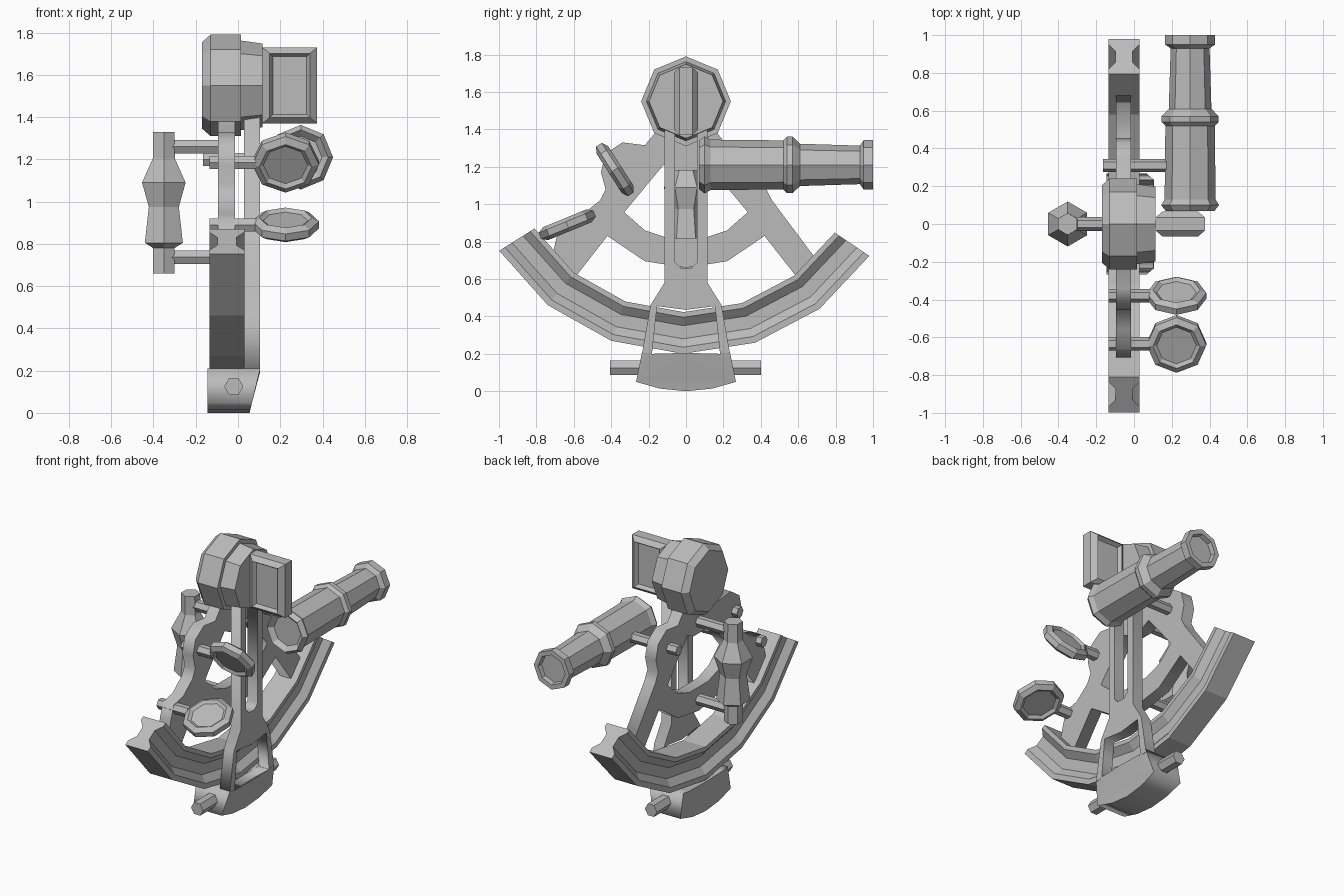
import bpy, bmesh, math
from mathutils import Vector, Matrix

if "Cube" in bpy.data.objects:
    bpy.data.objects.remove(bpy.data.objects["Cube"])

grey = bpy.data.materials.new("plain_grey")
grey.diffuse_color = (0.5, 0.5, 0.5, 1)
grey.use_nodes = True
grey.node_tree.nodes["Principled BSDF"].inputs["Base Color"].default_value = grey.diffuse_color


def finish(name, bm):
    bmesh.ops.recalc_face_normals(bm, faces=bm.faces)
    me = bpy.data.meshes.new(name)
    bm.to_mesh(me)
    bm.free()
    me.materials.append(grey)
    ob = bpy.data.objects.new(name, me)
    bpy.context.collection.objects.link(ob)
    return ob


def skin(bm, rings):
    """Join rings of points with quads and cap both ends."""
    rows = [[bm.verts.new(p) for p in r] for r in rings]
    n = len(rows[0])
    for a, b in zip(rows, rows[1:]):
        for i in range(n):
            j = (i + 1) % n
            bm.faces.new((a[i], a[j], b[j], b[i]))
    bm.faces.new(rows[0])
    bm.faces.new(rows[-1])


def turned(name, origin, axis, profile, n, phase=0.0):
    """Turned part: profile is (distance along axis, radius)."""
    z = Vector(axis).normalized()
    u = Vector((1, 0, 0)) if abs(z.x) < 0.5 else Vector((0, 1, 0))
    u = (u - z * u.dot(z)).normalized()
    v = z.cross(u)
    o = Vector(origin)
    rings = []
    for d, r in profile:
        ring = []
        for i in range(n):
            a = math.radians(phase) + math.tau * i / n
            ring.append(o + z * d + (u * math.cos(a) + v * math.sin(a)) * r)
        rings.append(ring)
    bm = bmesh.new()
    skin(bm, rings)
    return finish(name, bm)


def rod(name, start, axis, length, r):
    return turned(name, start, axis, [(0, r), (length, r)], 6)


def plate(name, x0, x1, outline, holes=()):
    """Flat plate in the y-z plane with holes, between x0 and x1."""
    cu = bpy.data.curves.new(name, 'CURVE')
    cu.dimensions = '2D'
    cu.fill_mode = 'BOTH'
    cu.extrude = (x1 - x0) / 2
    for loop in (outline, *holes):
        sp = cu.splines.new('POLY')
        sp.points.add(len(loop) - 1)
        for p, (y, z) in zip(sp.points, loop):
            p.co = (y, z, 0, 1)
        sp.use_cyclic_u = True
    tmp = bpy.data.objects.new(name + "_curve", cu)
    bpy.context.collection.objects.link(tmp)
    bpy.context.view_layer.update()
    me = tmp.to_mesh()
    bm = bmesh.new()
    bm.from_mesh(me)
    tmp.to_mesh_clear()
    bpy.data.objects.remove(tmp)
    bmesh.ops.remove_doubles(bm, verts=bm.verts, dist=0.0005)
    for v in bm.verts:
        v.co = ((x0 + x1) / 2 + v.co.z, v.co.x, v.co.y)
    return finish(name, bm)


def mirrored(half):
    """Half outline at +y, then its reflection back at -y."""
    return half + [(-y, z) for y, z in reversed(half) if y > 0.001]


# Graduated arc: I-shaped section swept about the pivot
half = [(0.083, 0.957), (0.083, 0.985), (0.045, 1.03), (0.045, 1.10), (0.083, 1.145), (0.083, 1.18)]
section = half + [(-w, r) for w, r in reversed(half)]
rings = []
for k in range(7):
    a = math.radians(-57.8 + 19 * k)
    rings.append([(-0.053 + w, r * math.sin(a), 1.38 - r * math.cos(a)) for w, r in section])
bm = bmesh.new()
skin(bm, rings)
finish("graduated_arc", bm)

# Frame: two spokes, rounded bosses and a curved cross member
right = [(0, 1.42), (0.15, 1.40), (0.22, 1.315), (0.34, 1.33), (0.43, 1.27), (0.455, 1.17),
         (0.43, 1.08), (0.46, 1.02), (0.73, 0.66), (0.60, 0.60), (0.42, 0.83), (0.22, 0.695),
         (0, 0.66)]
left = [(-y, z) for y, z in reversed(right) if y > 0]
i = left.index((-0.73, 0.66)) + 1
left[i:i] = [(-0.69, 0.83), (-0.66, 0.92), (-0.56, 0.94)]
hole = mirrored([(0.06, 1.18), (0.12, 1.21), (0.33, 0.957), (0.22, 0.86), (0.1, 0.82)])
plate("frame", -0.095, -0.015, right + left, [hole])

# Index arm with a long slot and a window over the arc
arm = mirrored([(0.115, 1.45), (0.115, 0.58), (0.19, 0.46), (0.237, 0.19)])
slot = mirrored([(0.06, 1.38), (0.06, 0.69), (0.03, 0.66)])
window = mirrored([(0, 0.435), (0.155, 0.455), (0.182, 0.2), (0, 0.205)])
plate("index_arm", 0.028, 0.103, arm, [slot, window])

# Clamp block under the arc, tapered on its outer face
base = mirrored([(0, 0.195), (0.18, 0.2), (0.235, 0.21), (0.267, 0.05), (0.14, 0.014), (0, 0.0)])
block = plate("clamp_block", -0.145, 0.105, base)
for v in block.data.vertices:
    if v.co.x > 0 and v.co.z < 0.1:
        v.co.x = 0.055 + v.co.z * 0.23
rod("clamp_screw", (-0.02, -0.405, 0.125), (0, 1, 0), 0.805, 0.045)

# Pivot drum
turned("pivot_drum", (0, 0, 1.55), (1, 0, 0),
       [(-0.17, 0.205), (-0.13, 0.24), (0.015, 0.24), (0.015, 0.212), (0.115, 0.198)], 8)

# Index mirror box, recessed on both faces
prof = [(0.04, 0.08, 0.137), (0.065, 0.095, 0.152), (0.035, 0.13, 0.18)]
prof = [(-y, a, b) for y, a, b in prof] + prof[::-1]
bm = bmesh.new()
skin(bm, [[(0.245 + sx * a, y, 1.55 + sz * b) for sx, sz in ((-1, -1), (1, -1), (1, 1), (-1, 1))]
          for y, a, b in prof])
finish("index_mirror", bm)

# Telescope and its mounting rod
turned("telescope", (0.297, 0, 1.21), (0, 1, 0),
       [(0.10, 0.10), (0.07, 0.13), (0.10, 0.153), (0.13, 0.135), (0.52, 0.131), (0.54, 0.151),
        (0.57, 0.151), (0.61, 0.113), (0.93, 0.103), (0.95, 0.132), (1.0, 0.132), (1.0, 0.1),
        (0.97, 0.095)], 8)
rod("telescope_mount", (-0.165, 0.31, 1.2), (1, 0, 0), 0.37, 0.035)

# Round filter glasses on side rods
dish = [(-0.022, 0.105), (-0.037, 0.125), (-0.018, 0.158), (0.018, 0.158), (0.037, 0.125), (0.022, 0.105)]
for tag, y, z, normal in (("upper", -0.38, 1.185, (0, 0.84, 0.54)), ("lower", -0.635, 0.89, (0, -0.38, 0.925))):
    turned(tag + "_glass", (0.225, y, z), normal, dish, 8)
    rod(tag + "_glass_rod", (-0.135, y, z), (1, 0, 0), 0.22, 0.036)

# Handle grip and its two side rods
turned("handle", (-0.351, 0, 0), (0, 0, 1),
       [(0.66, 0.058), (0.78, 0.058), (0.805, 0.104), (0.975, 0.082), (1.09, 0.119), (1.205, 0.06),
        (1.33, 0.058)], 6, 30)
for tag, z in (("upper", 1.26), ("lower", 0.737)):
    rod(tag + "_handle_rod", (-0.33, 0, z), (1, 0, 0), 0.25, 0.036)
